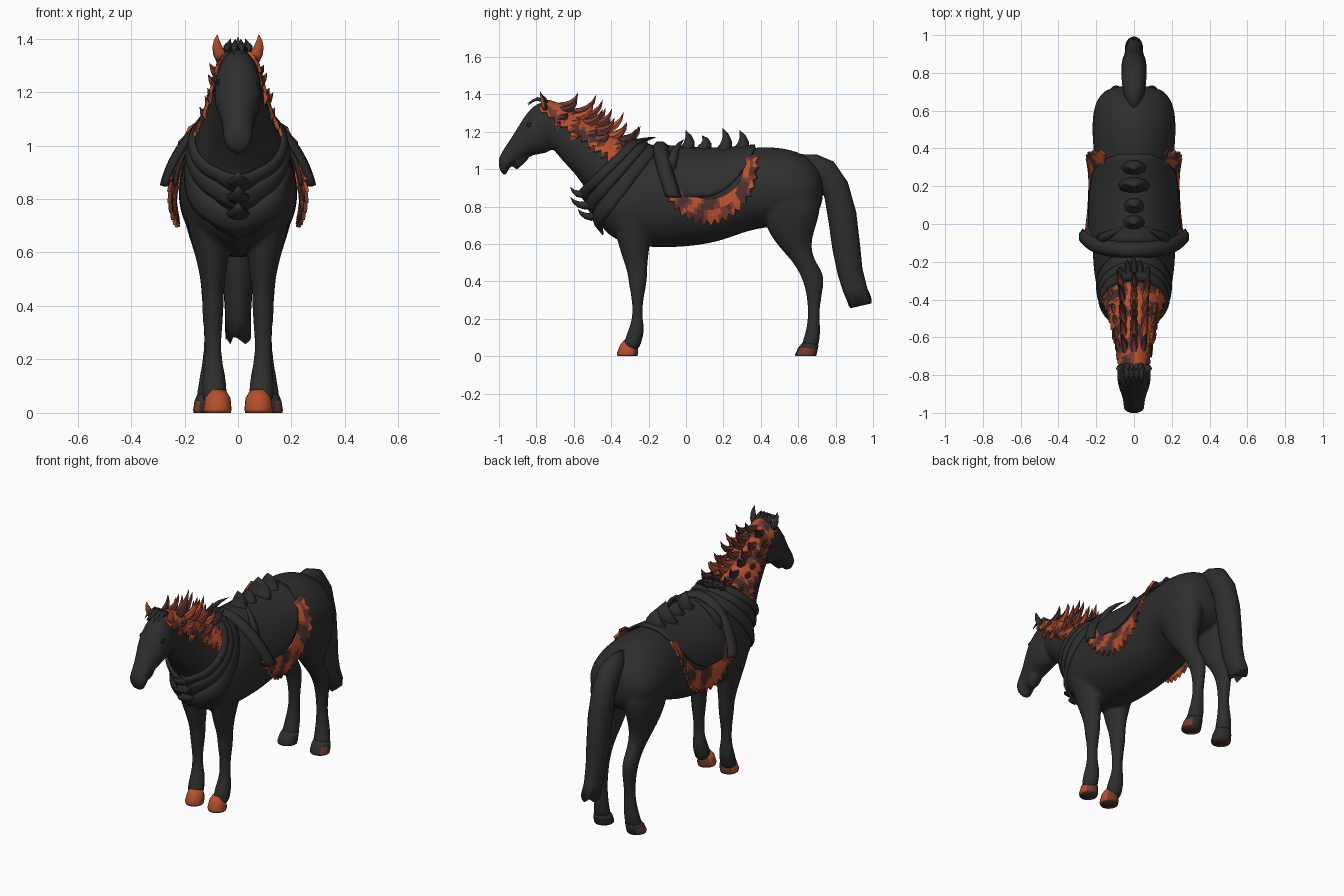
import bpy, bmesh, random
from math import sin, cos, pi, radians, atan2, sqrt
from mathutils import Vector, noise
from mathutils.bvhtree import BVHTree

random.seed(4)
if "Cube" in bpy.data.objects:
    bpy.data.objects.remove(bpy.data.objects["Cube"])


def material(name, rgb):
    m = bpy.data.materials.new(name)
    m.use_nodes = True
    m.diffuse_color = (*rgb, 1)
    m.node_tree.nodes["Principled BSDF"].inputs["Base Color"].default_value = (*rgb, 1)
    return m


COAL = material("charcoal", (.027, .027, .027))
EMBER = material("ember orange", (.47, .08, .028))
RUST = material("rust", (.18, .042, .028))
MAROON = material("dark maroon", (.07, .028, .026))
BLACK = material("black", (.01, .011, .014))
FIRE = [EMBER, RUST, MAROON]
X = Vector((1, 0, 0))


def finish(bm, name, mats, smooth=True):
    bmesh.ops.recalc_face_normals(bm, faces=bm.faces)
    me = bpy.data.meshes.new(name)
    bm.to_mesh(me)
    bm.free()
    for m in mats:
        me.materials.append(m)
    ob = bpy.data.objects.new(name, me)
    bpy.context.collection.objects.link(ob)
    if smooth:
        me.shade_smooth()
    return ob


def fire_index(p):
    """Patchy colour rule for the burning parts."""
    n = noise.noise(p * 15)
    return 0 if n > -.03 else 1 if n > -.22 else 2


def loft(bm, rings, side=1, jag=0, egg=0, seg=20):
    """Rings are (y, z, y, z, half width, x): two silhouette points and a width."""
    loops = []
    for k, (y1, z1, y2, z2, w, *x) in enumerate(rings):
        c = Vector((side * x[0] if x else 0, (y1 + y2) / 2, (z1 + z2) / 2))
        h = Vector((0, (y1 - y2) / 2, (z1 - z2) / 2))
        loop = []
        for i in range(seg):
            a = 2 * pi * i / seg
            p = c + h * cos(a) + X * (w * sin(a) * (1 - egg * cos(a)))
            if k == len(rings) - 1:
                p.z += jag * (i % 4 - 1.5)
            loop.append(bm.verts.new(p))
        loops.append(loop)
    for a, b in zip(loops, loops[1:]):
        for i in range(seg):
            j = (i + 1) % seg
            bm.faces.new((a[i], a[j], b[j], b[i]))
    bm.faces.new(loops[0])
    bm.faces.new(loops[-1])


def spike(bm, base, bend, tip, wide, thick, mat=0, seg=6):
    """Curved horn from base to tip, pulled towards bend."""
    base, bend, tip = Vector(base), Vector(bend), Vector(tip)
    loops = []
    for f in (0, .25, .5, .75):
        p = base * (1 - f) ** 2 + bend * 2 * f * (1 - f) + tip * f * f
        tan = ((bend - base) * (1 - f) + (tip - bend) * f).normalized()
        a = (X - tan * X.dot(tan)).normalized()
        b = tan.cross(a)
        r = 1 - f * f
        loops.append([bm.verts.new(p + a * wide * r * cos(2 * pi * i / seg)
                                   + b * thick * r * sin(2 * pi * i / seg)) for i in range(seg)])
    end = bm.verts.new(tip)
    faces = [bm.faces.new(loops[0])]
    for i in range(seg):
        j = (i + 1) % seg
        faces += [bm.faces.new((a[i], a[j], b[j], b[i])) for a, b in zip(loops, loops[1:])]
        faces.append(bm.faces.new((loops[-1][i], loops[-1][j], end)))
    for f in faces:
        f.material_index = mat


def sheet(name, rows, mats, thick, fire=False, smooth=True):
    """Grid of points given a thickness."""
    bm = bmesh.new()
    grid = [[bm.verts.new(p) for p in r] for r in rows]
    for a, b in zip(grid, grid[1:]):
        for i in range(len(a) - 1):
            f = bm.faces.new((a[i], a[i + 1], b[i + 1], b[i]))
            if fire:
                f.material_index = fire_index(f.calc_center_median())
    ob = finish(bm, name, mats, smooth)
    mod = ob.modifiers.new("thickness", 'SOLIDIFY')
    mod.thickness, mod.offset = thick, 0


# Horse skin: trunk, neck, head and legs fused into one surface
bm = bmesh.new()
loft(bm, [(-.5, .86, -.48, .76, .06), (-.47, .93, -.45, .68, .13), (-.4, 1.02, -.38, .62, .185),
          (-.28, 1.11, -.28, .585, .214), (-.12, 1.12, -.12, .575, .223), (.05, 1.1, .05, .585, .225),
          (.2, 1.1, .2, .615, .217), (.33, 1.115, .33, .67, .209), (.46, 1.125, .46, .69, .224),
          (.6, 1.1, .6, .7, .222), (.69, 1.04, .69, .74, .185), (.735, .95, .735, .82, .1)], egg=.1)
loft(bm, [(-.15, 1.1, -.42, .62, .19), (-.22, 1.14, -.47, .74, .185), (-.3, 1.15, -.51, .84, .17),
          (-.41, 1.18, -.565, .94, .136), (-.52, 1.25, -.63, 1.01, .108), (-.64, 1.33, -.7, 1.09, .088),
          (-.74, 1.37, -.74, 1.14, .075)])
loft(bm, [(-.69, 1.35, -.67, 1.2, .055), (-.76, 1.37, -.7, 1.11, .082), (-.83, 1.335, -.75, 1.08, .09),
          (-.885, 1.25, -.8, 1.08, .09), (-.935, 1.165, -.85, 1.06, .068), (-.985, 1.095, -.895, 1.035, .056),
          (-1.006, 1.05, -.94, 1.015, .058), (-1, 1, -.955, .985, .047), (-.98, .97, -.962, .965, .02)])
loft(bm, [(-.87, 1.07, -.83, 1.06, .045), (-.915, 1.035, -.88, 1.02, .04), (-.92, 1, -.9, .995, .02)])
for s in (-1, 1):
    loft(bm, [(-.44, .84, -.15, .84, .09, .12), (-.385, .68, -.18, .68, .08, .108),
              (-.35, .55, -.2, .55, .055, .094), (-.312, .45, -.208, .45, .04, .094),
              (-.308, .39, -.208, .39, .042, .094), (-.288, .3, -.23, .3, .033, .094),
              (-.286, .2, -.234, .2, .032, .093), (-.31, .14, -.218, .14, .044, .09),
              (-.33, .08, -.24, .07, .048, .088), (-.345, .03, -.25, .03, .045, .085)], s)
    loft(bm, [(.37, .92, .73, .92, .1, .115), (.4, .75, .72, .75, .1, .116), (.46, .62, .665, .62, .064, .105),
              (.56, .52, .68, .52, .044, .098), (.61, .44, .742, .44, .041, .096),
              (.64, .36, .734, .36, .036, .094), (.655, .24, .71, .24, .031, .094),
              (.645, .15, .72, .15, .042, .1), (.625, .08, .715, .08, .048, .105),
              (.605, .03, .7, .03, .05, .11)], s)
skin = finish(bm, "horse_skin", [COAL])
skin.modifiers.new("round", 'SUBSURF').levels = 2
mod = skin.modifiers.new("fuse", 'REMESH')
mod.mode, mod.voxel_size, mod.use_smooth_shade = 'VOXEL', .01, True
mod = skin.modifiers.new("soften", 'SMOOTH')
mod.factor, mod.iterations = .5, 5
surface = BVHTree.FromObject(skin, bpy.context.evaluated_depsgraph_get())


def drape(c, d, off):
    """Point on the skin met from outside while looking along d to c, raised by off."""
    d = d.normalized()
    hit = surface.ray_cast(c + d * .7, -d)[0] or c + d * .2
    return hit + d * off


# Hooves: glowing front walls, dark soles, scorched rear flanks
for s, tag in ((-1, "right"), (1, "left")):
    bm = bmesh.new()
    loft(bm, [(-.33, .088, -.262, .07, .036, .078), (-.352, .06, -.255, .05, .048, .076),
              (-.37, .015, -.257, .012, .053, .077), (-.366, 0, -.26, 0, .05, .077)], s)
    hoof = finish(bm, "front_hoof_" + tag, FIRE)
    for f in hoof.data.polygons:
        f.material_index = 2 if f.normal.z < -.7 else int(f.center.y > -.28)
    bm = bmesh.new()
    loft(bm, [(.625, .075, .71, .06, .047, .106), (.6, .045, .705, .04, .054, .109),
              (.583, .01, .698, .01, .057, .111), (.585, 0, .695, 0, .055, .111)], s)
    hoof = finish(bm, "rear_hoof_" + tag, [COAL, MAROON, RUST])
    for f in hoof.data.polygons:
        if f.normal.z < -.7:
            f.material_index = 1
        elif f.center.z < .045 and f.normal.x * s > .45:
            f.material_index = 2

# Tail with a ragged end
bm = bmesh.new()
loft(bm, [(.6, 1.08, .62, .98, .03), (.7, 1.078, .67, .96, .055), (.79, 1.04, .71, .91, .064),
          (.865, .93, .74, .85, .067), (.91, .77, .762, .72, .067), (.93, .6, .783, .57, .062),
          (.943, .47, .81, .44, .054), (.965, .38, .838, .35, .048), (.993, .3, .868, .272, .048)], jag=.012)
finish(bm, "tail", [COAL])

# Eyes and ears
for s, tag in ((-1, "right"), (1, "left")):
    bm = bmesh.new()
    p = drape(Vector((0, -.835, 1.235)), X * s, -.004)
    bmesh.ops.create_uvsphere(bm, u_segments=14, v_segments=8, radius=.018)
    for v in bm.verts:
        v.co = Vector((v.co.x * .45, v.co.y, v.co.z * .75)) + p
    finish(bm, "eye_" + tag, [BLACK])
    bm = bmesh.new()
    spike(bm, (s * .06, -.755, 1.325), (s * .088, -.765, 1.37), (s * .077, -.78, 1.417), .024, .016, 0, 8)
    ear = finish(bm, "ear_" + tag, [COAL, EMBER])
    for f in ear.data.polygons:
        f.material_index = int(f.normal.y < -.3)

# Forelock
bm = bmesh.new()
for x in (-.034, -.012, .012, .034):
    spike(bm, (x, -.745, 1.355), (x * 1.1, -.79, 1.41 - abs(x) * .4), (x * 1.3, -.85, 1.33 + abs(x) * .5), .02, .014)
    spike(bm, (x, -.75, 1.345), (x * 1.1, -.75, 1.38), (x * .8, -.78, 1.4), .014, .016)
finish(bm, "forelock", [COAL])

# Mane: scorched cover over the neck crest
up = Vector((0, .57, .82))
low, high = Vector((0, -.41, 1.01)), Vector((0, -.81, 1.285))


def on_neck(f, deg, off):
    a = radians(deg)
    return drape(low.lerp(high, f), X * sin(a) + up * cos(a), off)


rows = []
for k in range(23):
    f = k / 22
    edge = 79 - 20 * f + (7 if k % 2 else -5)
    rows.append([on_neck(f, edge * i / 7, .01) for i in range(-7, 8)])
sheet("mane_cover", rows, FIRE, .012, True, False)

# Mane spikes sweep back and hook upwards
bm = bmesh.new()
for deg, count, size in ((0, 7, .14), (-24, 6, .13), (24, 6, .13), (-50, 5, .08), (50, 5, .08),
                         (-76, 4, .05), (76, 4, .05)):
    for k in range(count):
        f = .04 + (k + random.uniform(.1, .5)) / count * .86
        b = on_neck(f, deg, -.004)
        out = X * sin(radians(deg)) + up * cos(radians(deg))
        L = size * random.uniform(.75, 1.1)
        tip = b + out * L * .55 + Vector((0, L * .55, L * .22))
        spike(bm, b, b + out * L * .2 + Vector((0, L * .6, -L * .12)), tip,
              .02, .026, random.choice((0, 1, 1, 2)))
finish(bm, "mane_spikes", FIRE, False)

# Dark spikes where the mane meets the withers
bm = bmesh.new()
for x in (-.07, -.03, 0, .03, .07):
    b = drape(Vector((0, -.34, 1)), Vector((x, .05, .15)), -.01)
    spike(bm, b, b + Vector((x * .2, .07, .02)), b + Vector((x * .3, .14 - abs(x), .035)), .025, .018)
finish(bm, "withers_spikes", [COAL], False)

# Collar: overlapping chest bands, each pointed at the breast
for k, (y1, z1, y2, z2, w) in enumerate(((-.17, 1.14, -.46, .76, .04), (-.22, 1.15, -.5, .83, .03),
                                         (-.26, 1.16, -.53, .89, .024))):
    top, bottom = Vector((0, y1, z1)), Vector((0, y2, z2))
    c, d = (top + bottom) / 2, (top - bottom).normalized()
    n = X.cross(d)
    if n.y > 0:
        n = -n
    rows = []
    for i in range(49):
        a = 2 * pi * i / 48
        point = max(0, 1 - abs(a - pi) * 2.5)
        rows.append([drape(c + n * (w * j) - d * (.02 * point), X * sin(a) + d * cos(a),
                           o + .003 * k + .018 * point)
                     for j, o in ((-1 - point, .005), (-.4, .014), (.3, .012), (1, .002))])
    sheet("collar_band_%d" % (k + 1), rows, [COAL], .01)

# Breast spikes along the middle of the chest
bm = bmesh.new()
for y, z, L in ((-.52, .87, .1), (-.5, .81, .12), (-.47, .75, .11)):
    spike(bm, (0, y, z), (0, y - L * .7, z - .02), (0, y - L, z + L * .35), .045, .024, 0, 10)
finish(bm, "breast_spikes", [COAL])


# Saddle
def flank_angle(z):
    h = z - .85
    return atan2(.225 * sqrt(max(.02, 1 - (h / .265) ** 2)), h)


def on_trunk(y, a, off):
    return drape(Vector((0, y, .85)), Vector((sin(a), 0, cos(a))), off)


rows = []
for k in range(17):
    y = -.1 + .47 * k / 16
    m = flank_angle(.85 + .25 * max(0, (y - .08) / .29) ** 2.2)
    rows.append([on_trunk(y, m * i / 14, .012 + .006 * abs(i) / 14) for i in range(-14, 15)])
sheet("saddle_flaps", rows, [COAL], .014)

# Flared band in front of the saddle
rows = []
for i in range(-18, 19):
    t = i / 18
    y, a = -.14 + .07 * t * t, t * radians(90)
    lift = .02 + .035 * t * t
    rows.append([on_trunk(y + dy, a, lift + o) for dy, o in ((-.035, -.01), (-.015, .01), (.015, .012), (.042, -.008))])
sheet("saddle_front_band", rows, [COAL], .014)

# Saddle seat crests and pommel horns
bm = bmesh.new()
for y, z, w in ((.01, 1.21, .06), (.1, 1.18, .055), (.21, 1.22, .085), (.3, 1.21, .07)):
    spike(bm, (0, y - .015, 1.09), (0, y + .03, 1.14), (0, y - .014, z), w, .04, 0, 10)
for s in (-1, 1):
    spike(bm, (s * .18, -.08, 1), (s * .15, -.07, 1.11), (s * .05, -.01, 1.16), .022, .03)
finish(bm, "saddle_crests", [COAL])

# Saddle cloth with a torn, flaring edge
for s, tag in ((-1, "right"), (1, "left")):
    rows = []
    for k in range(37):
        a = radians(-65 + 163 * k / 36)
        row = []
        for j in range(5):
            r = j / 4
            if j == 4:
                r += .16 if k % 2 else -.1
            y = .12 + (.19 + .07 * r) * sin(a)
            z = 1.02 - (.18 + .108 * r) * cos(a)
            row.append(on_trunk(y, s * flank_angle(z), .012 + .024 * r))
        rows.append(row)
    sheet("saddle_cloth_" + tag, rows, FIRE, .014, True, False)
